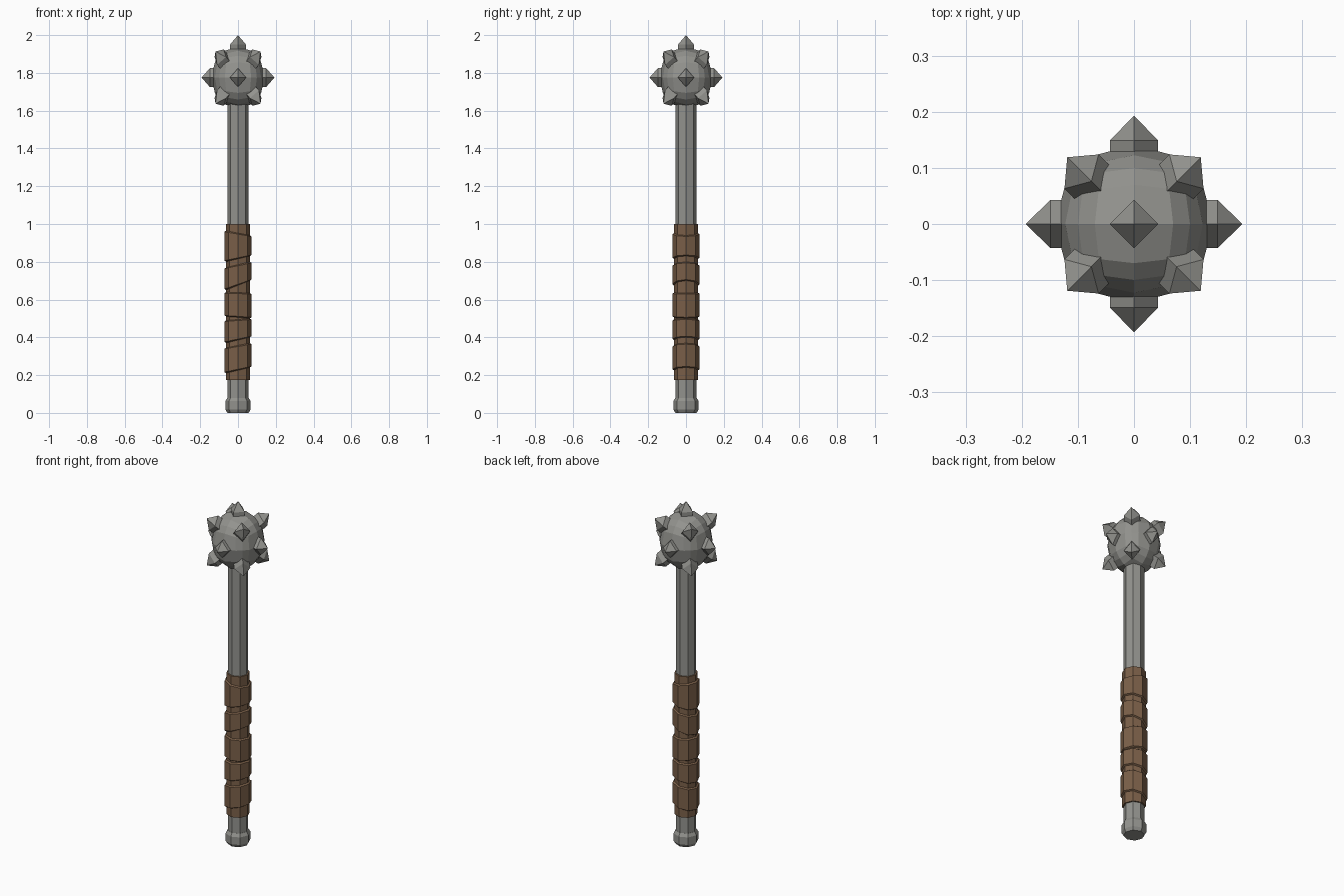
import bpy, bmesh, math
from mathutils import Vector, Matrix

if "Cube" in bpy.data.objects:
    bpy.data.objects.remove(bpy.data.objects["Cube"])


def material(name, rgb):
    m = bpy.data.materials.new(name)
    m.diffuse_color = (*rgb, 1)
    m.use_nodes = True
    m.node_tree.nodes["Principled BSDF"].inputs["Base Color"].default_value = m.diffuse_color
    return m


steel = material("grey steel", (0.29, 0.29, 0.27))
leather = material("brown leather", (0.195, 0.115, 0.065))


def finish(bm, name, mat):
    bmesh.ops.recalc_face_normals(bm, faces=bm.faces)
    me = bpy.data.meshes.new(name)
    bm.to_mesh(me)
    bm.free()
    me.materials.append(mat)
    ob = bpy.data.objects.new(name, me)
    bpy.context.collection.objects.link(ob)
    return ob


def turned(name, profile, mat, n=8):
    """Eight-sided solid; profile rows are (radius, z at left, z at right)."""
    bm = bmesh.new()
    rings = []
    for r, zl, zr in profile:
        ring = []
        for i in range(n):
            a = 2 * math.pi * i / n
            t = (math.cos(a) + 1) / 2
            ring.append(bm.verts.new((r * math.cos(a), r * math.sin(a), zl + (zr - zl) * t)))
        rings.append(ring)
    for a, b in zip(rings, rings[1:]):
        for i in range(n):
            j = (i + 1) % n
            bm.faces.new((a[i], a[j], b[j], b[i]))
    bm.faces.new(rings[0])
    bm.faces.new(rings[-1])
    return finish(bm, name, mat)


# Shaft and pommel
turned("shaft", [(0.055, 0.05, 0.05), (0.055, 1.66, 1.66)], steel)
turned("pommel", [(0.056, 0, 0), (0.067, 0.018, 0.018), (0.067, 0.062, 0.062),
                  (0.056, 0.08, 0.08)], steel)

# Leather grip with five uneven wrapped bands
turned("grip", [(0.063, 0.175, 0.175), (0.063, 1.0, 1.0)], leather)
bands = [(0.21, 0.24, 0.345, 0.37), (0.37, 0.40, 0.49, 0.50), (0.51, 0.50, 0.64, 0.635),
         (0.65, 0.70, 0.77, 0.80), (0.80, 0.83, 0.965, 0.94)]
for k, (bl, br, tl, tr) in enumerate(bands):
    turned(f"grip_band_{k + 1}", [(0.062, bl, br), (0.072, bl + 0.006, br + 0.006),
                                  (0.072, tl - 0.006, tr - 0.006), (0.062, tl, tr)], leather)

# Faceted head, stretched upwards
CENTRE = Vector((0, 0, 1.775))
STRETCH = Matrix.Diagonal((1, 1, 1.16, 1))
bm = bmesh.new()
bmesh.ops.create_cube(bm, size=2)
bmesh.ops.subdivide_edges(bm, edges=bm.edges[:], cuts=3, use_grid_fill=True)
for v in bm.verts:
    p = Vector([math.copysign(0.57, c) if 0.3 < abs(c) < 0.7 else c for c in v.co])
    v.co = p.normalized() * 0.141
bm.transform(Matrix.Translation(CENTRE) @ STRETCH)
finish(bm, "head", steel)


def spike(name, direction, tip):
    """Square post with a pyramid point, aimed outwards from the head centre."""
    d = Vector(direction).normalized()
    side = Vector((-d.y, d.x, 0)) if abs(d.z) < 0.9 else Vector((1, 0, 0))
    side.normalize()
    up = d.cross(side)
    bm = bmesh.new()
    rings = []
    for dist in (0.11, tip - 0.044):
        rings.append([bm.verts.new(d * dist + 0.043 * v) for v in (side, up, -side, -up)])
    point = bm.verts.new(d * tip)
    bm.faces.new(rings[0])
    for i in range(4):
        j = (i + 1) % 4
        bm.faces.new((rings[0][i], rings[0][j], rings[1][j], rings[1][i]))
        bm.faces.new((rings[1][i], rings[1][j], point))
    bm.transform(Matrix.Translation(CENTRE) @ STRETCH)
    finish(bm, name, steel)


# Spikes: top, four around the middle, eight on the diagonals
spike("top_spike", (0, 0, 1), 0.194)
for k, d in enumerate([(1, 0, 0), (0, 1, 0), (-1, 0, 0), (0, -1, 0)]):
    spike(f"side_spike_{k + 1}", d, 0.193)
k = 0
for x in (-1, 1):
    for y in (-1, 1):
        for z in (-1, 1):
            k += 1
            spike(f"diagonal_spike_{k}", (x, y, z), 0.206)
